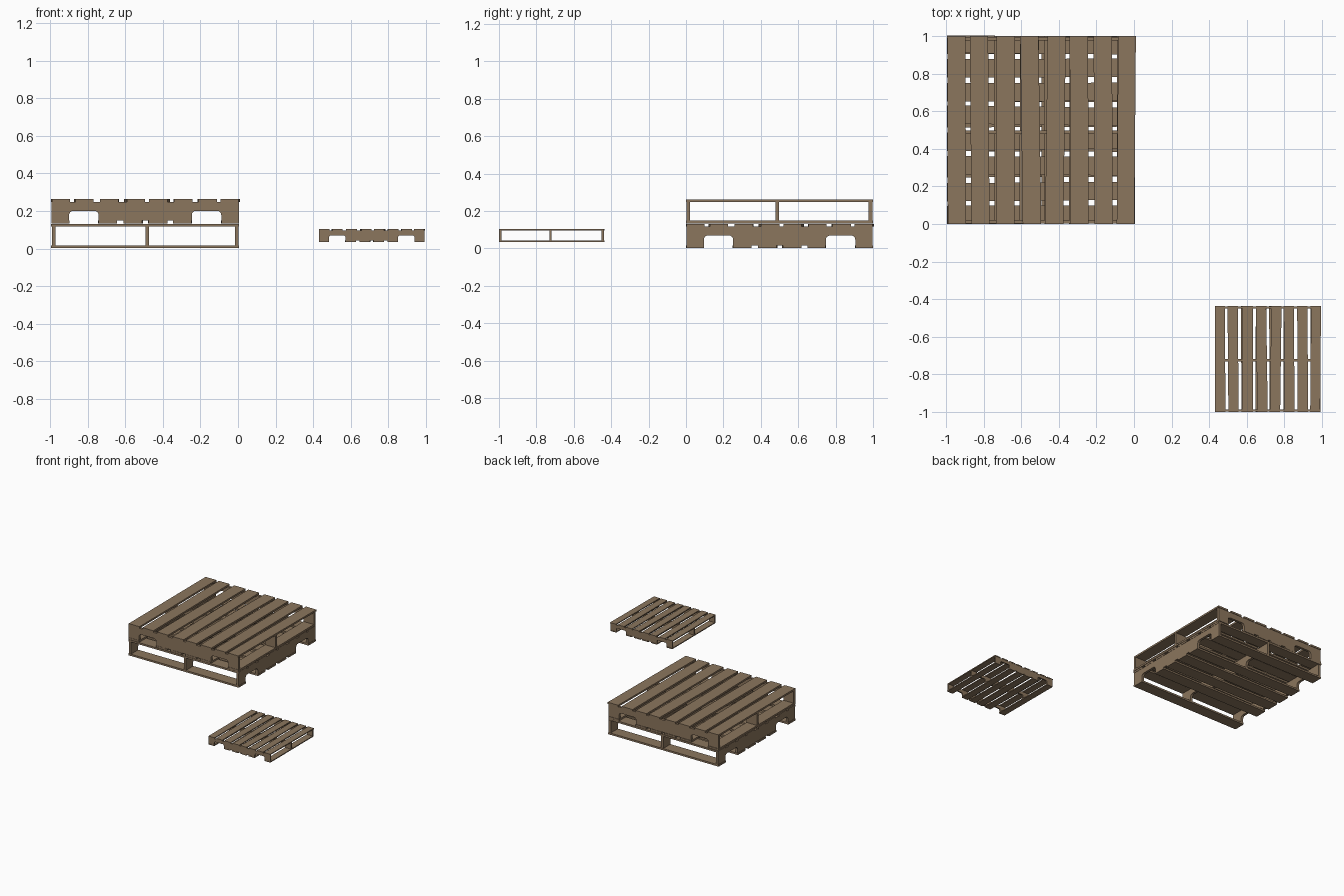
import bpy, bmesh, math
from mathutils import Matrix, Vector

if "Cube" in bpy.data.objects:
    bpy.data.objects.remove(bpy.data.objects["Cube"])

wood = bpy.data.materials.new("weathered_wood")
wood.diffuse_color = (0.26, 0.18, 0.11, 1)
wood.use_nodes = True
wood.node_tree.nodes["Principled BSDF"].inputs["Base Color"].default_value = wood.diffuse_color

H, T = 0.129, 0.0145         # pallet height, board thickness
NOTCH_TOP = 0.067            # top of fork notches
STRINGER_Y = [(0.002, 0.022), (0.478, 0.498), (0.976, 0.996)]
# top boards: centre, yaw, width
TOP = [(0.050, 0.003, 0.097), (0.173, 0.008, 0.097), (0.310, -0.002, 0.100),
       (0.444, 0.014, 0.098), (0.576, -0.013, 0.097), (0.702, 0.003, 0.098),
       (0.830, 0.004, 0.098), (0.953, -0.008, 0.094)]
# bottom boards: centre, yaw, width
BOTTOM = [(0.049, 0.002, 0.095), (0.299, 0.004, 0.098), (0.436, -0.004, 0.100),
          (0.566, 0.004, 0.100), (0.699, -0.003, 0.098), (0.952, 0.002, 0.095)]


def new_object(name, bm, matrix):
    bm.transform(matrix)
    bmesh.ops.recalc_face_normals(bm, faces=bm.faces)
    mesh = bpy.data.meshes.new(name)
    bm.to_mesh(mesh)
    bm.free()
    mesh.materials.append(wood)
    obj = bpy.data.objects.new(name, mesh)
    bpy.context.collection.objects.link(obj)


def board(name, centre, yaw, width, z, matrix):
    bm = bmesh.new()
    local = (Matrix.Translation((centre, 0.5, z)) @ Matrix.Rotation(yaw, 4, 'Z')
             @ Matrix.Diagonal((width, 1.0, T, 1)))
    bmesh.ops.create_cube(bm, size=1, matrix=local)
    new_object(name, bm, matrix)


def stringer(name, y0, y1, matrix):
    # side profile with two round-cornered fork notches
    r, z0, z1 = 0.022, T, H - T
    pts = [(0.002, z0)]
    for a, b in ((0.095, 0.252), (0.748, 0.905)):
        pts.append((a, z0))
        for i in range(5):
            t = math.pi - i * math.pi / 8
            pts.append((a + r + r * math.cos(t), NOTCH_TOP - r + r * math.sin(t)))
        for i in range(5):
            t = math.pi / 2 - i * math.pi / 8
            pts.append((b - r + r * math.cos(t), NOTCH_TOP - r + r * math.sin(t)))
        pts.append((b, z0))
    pts += [(0.998, z0), (0.998, z1), (0.002, z1)]
    bm = bmesh.new()
    face = bm.faces.new([bm.verts.new((x, y0, z)) for x, z in pts])
    ext = bmesh.ops.extrude_face_region(bm, geom=[face])
    moved = [v for v in ext["geom"] if isinstance(v, bmesh.types.BMVert)]
    bmesh.ops.translate(bm, verts=moved, vec=Vector((0, y1 - y0, 0)))
    bmesh.ops.triangulate(bm, faces=[f for f in bm.faces if len(f.verts) > 4])
    new_object(name, bm, matrix)


def pallet(name, location, turn=0, scale=(1, 1, 1)):
    m = (Matrix.Translation(location) @ Matrix.Rotation(math.radians(turn), 4, 'Z')
         @ Matrix.Diagonal((*scale, 1)))
    for i, (c, yaw, w) in enumerate(TOP):
        board(f"{name}_top_board_{i + 1}", c, yaw, w, H - T / 2, m)
    for i, (c, yaw, w) in enumerate(BOTTOM):
        board(f"{name}_bottom_board_{i + 1}", c, yaw, w, T / 2, m)
    for i, (y0, y1) in enumerate(STRINGER_Y):
        stringer(f"{name}_stringer_{i + 1}", y0, y1, m)


# stack of two crossed pallets, plus a smaller loose one
pallet("lower_pallet", (0.005, 0, 0.002), turn=90)
pallet("upper_pallet", (-0.994, 0, 0.1335))
pallet("small_pallet", (0.430, -1.0, 0.035), scale=(0.563, 0.563, 0.53))
